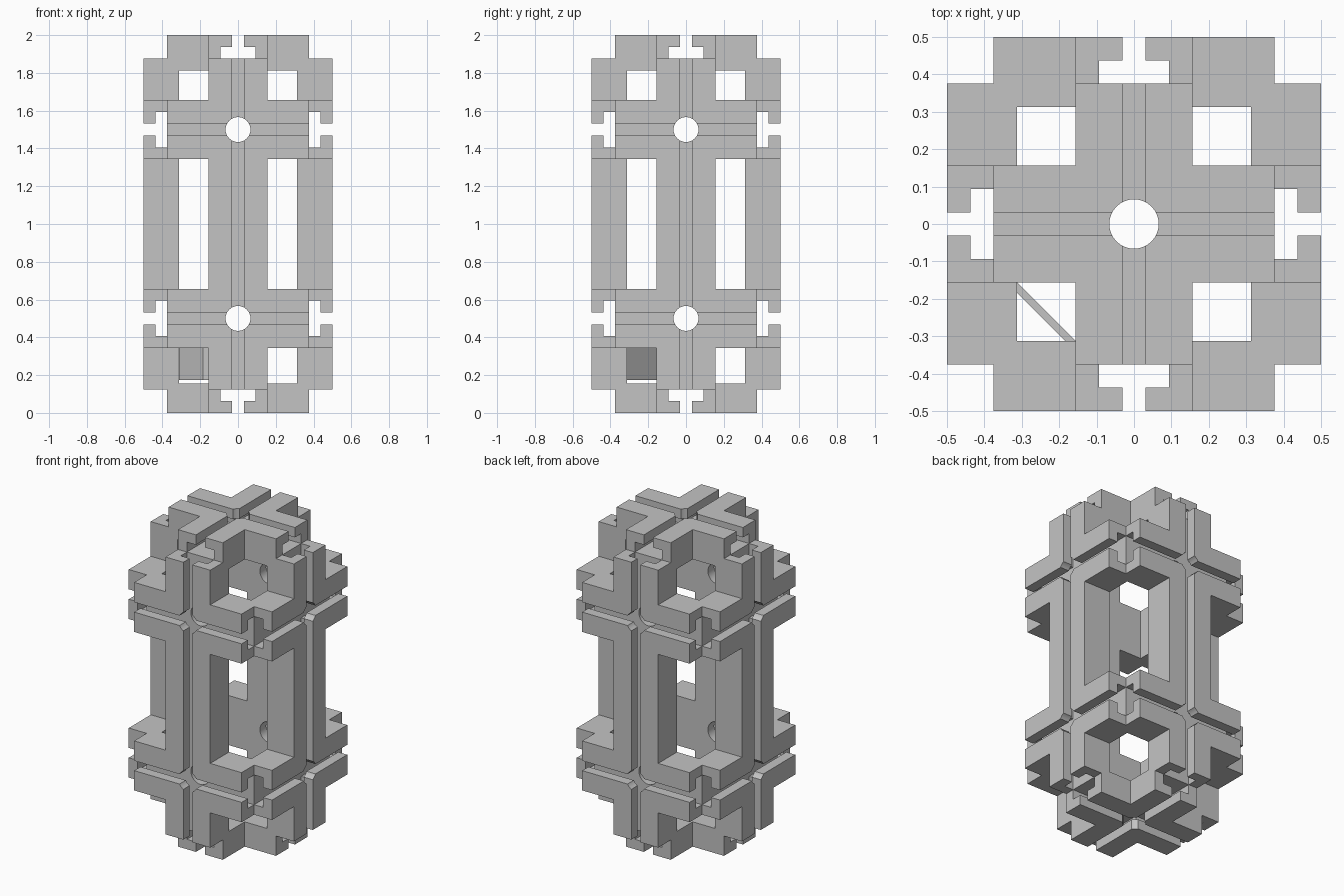
import bpy, bmesh, math

if "Cube" in bpy.data.objects:
    bpy.data.objects.remove(bpy.data.objects["Cube"], do_unlink=True)

U = 1 / 32            # base module
PLATE = 5 * U         # half thickness of each plate
CORE = 10 * U         # half width of the hollow core
FLOOR = 12 * U        # slot floor, also the edge notch
LIP = 14 * U          # underside of the slot lips
EDGE = 16 * U         # outer half width
LEVELS = (0.5, 1.5)   # heights of the level plates
HOLE = 0.066

grey = bpy.data.materials.new("plain_grey")
grey.use_nodes = True
grey.diffuse_color = (0.55, 0.55, 0.55, 1)
grey.node_tree.nodes["Principled BSDF"].inputs["Base Color"].default_value = grey.diffuse_color


def prism(name, profile, axis, lo, hi):
    """Extrude a 2D profile along an axis from lo to hi."""
    place = {"x": lambda u, v, w: (w, u, v),
             "y": lambda u, v, w: (u, w, v),
             "z": lambda u, v, w: (u, v, w)}[axis]
    bm = bmesh.new()
    ends = [[bm.verts.new(place(u, v, w)) for u, v in profile] for w in (lo, hi)]
    n = len(profile)
    bm.faces.new(ends[0])
    bm.faces.new(ends[1])
    for i in range(n):
        j = (i + 1) % n
        bm.faces.new((ends[0][i], ends[0][j], ends[1][j], ends[1][i]))
    bmesh.ops.recalc_face_normals(bm, faces=bm.faces)
    mesh = bpy.data.meshes.new(name)
    bm.to_mesh(mesh)
    bm.free()
    mesh.materials.append(grey)
    obj = bpy.data.objects.new(name, mesh)
    bpy.context.scene.collection.objects.link(obj)
    return obj


def notched(height, centre):
    """Rectangle with a square notch out of each corner."""
    quarter = [(EDGE, height - EDGE + FLOOR), (FLOOR, height - EDGE + FLOOR), (FLOOR, height)]
    pts = []
    for sx, sy in ((1, 1), (-1, 1), (-1, -1), (1, -1)):
        part = quarter if sx * sy > 0 else quarter[::-1]
        pts += [(sx * a, centre + sy * b) for a, b in part]
    return pts


def circle(cu, cv):
    return [(cu + HOLE * math.cos(math.tau * i / 32), cv + HOLE * math.sin(math.tau * i / 32))
            for i in range(32)]


def tee(across, centre, reach, sign, depth_first):
    """T-shaped slot profile opening outwards."""
    pts = [(-3 * U, FLOOR), (3 * U, FLOOR), (3 * U, LIP), (U, LIP),
           (U, EDGE + U), (-U, EDGE + U), (-U, LIP), (-3 * U, LIP)]
    pts = [(across + a, centre + sign * (reach + d)) for a, d in pts]
    return [(d, a) for a, d in pts] if depth_first else pts


def combine(target, other, operation):
    other.hide_render = True
    mod = target.modifiers.new(operation.lower(), 'BOOLEAN')
    mod.operation = operation
    mod.solver = 'EXACT'
    mod.object = other
    bpy.context.view_layer.objects.active = target
    bpy.ops.object.modifier_apply(modifier=mod.name)
    bpy.data.objects.remove(other, do_unlink=True)


# Crossing plates: two upright, two level
frame = prism("slotted_frame", notched(1, 1), "x", -PLATE, PLATE)
combine(frame, prism("upright_plate", notched(1, 1), "y", -PLATE, PLATE), 'UNION')
for z in LEVELS:
    combine(frame, prism("level_plate", notched(EDGE, 0), "z", z - PLATE, z + PLATE), 'UNION')

# Hollow core, which also opens the corner windows
square = [(-CORE, -CORE), (CORE, -CORE), (CORE, CORE), (-CORE, CORE)]
combine(frame, prism("core_cutter", square, "z", PLATE, 2 - EDGE + CORE), 'DIFFERENCE')

# T-slots around the rims of all plates
slots = []
for s in (-1, 1):
    for swap in (False, True):
        slots.append((tee(0, 0, 0, s, swap), "z", -U, 2 + U))
        for z in LEVELS:
            slots.append((tee(z, 0, 0, s, True), "y" if swap else "x", -EDGE - U, EDGE + U))
    for axis in "xy":
        slots.append((tee(0, 1, EDGE, s, False), axis, -EDGE - U, EDGE + U))
for profile, axis, lo, hi in slots:
    combine(frame, prism("slot_cutter", profile, axis, lo, hi), 'DIFFERENCE')

# Round holes through the slot crossings
combine(frame, prism("hole_cutter", circle(0, 0), "z", -U, 2 + U), 'DIFFERENCE')
for z in LEVELS:
    for axis in "xy":
        combine(frame, prism("hole_cutter", circle(0, z), axis, -EDGE - U, EDGE + U), 'DIFFERENCE')

# Thin diagonal web in one lower corner window
t = 0.028
web = [(-CORE, -PLATE), (-CORE, -PLATE - t), (-PLATE - t, -CORE), (-PLATE, -CORE)]
brace = prism("corner_web", web, "z", 0.175, LEVELS[0] - PLATE)

# Smooth hole walls, sharp edges elsewhere
bpy.ops.object.select_all(action='DESELECT')
for obj in (frame, brace):
    obj.select_set(True)
bpy.context.view_layer.objects.active = frame
bpy.ops.object.shade_smooth_by_angle(angle=math.radians(30))
